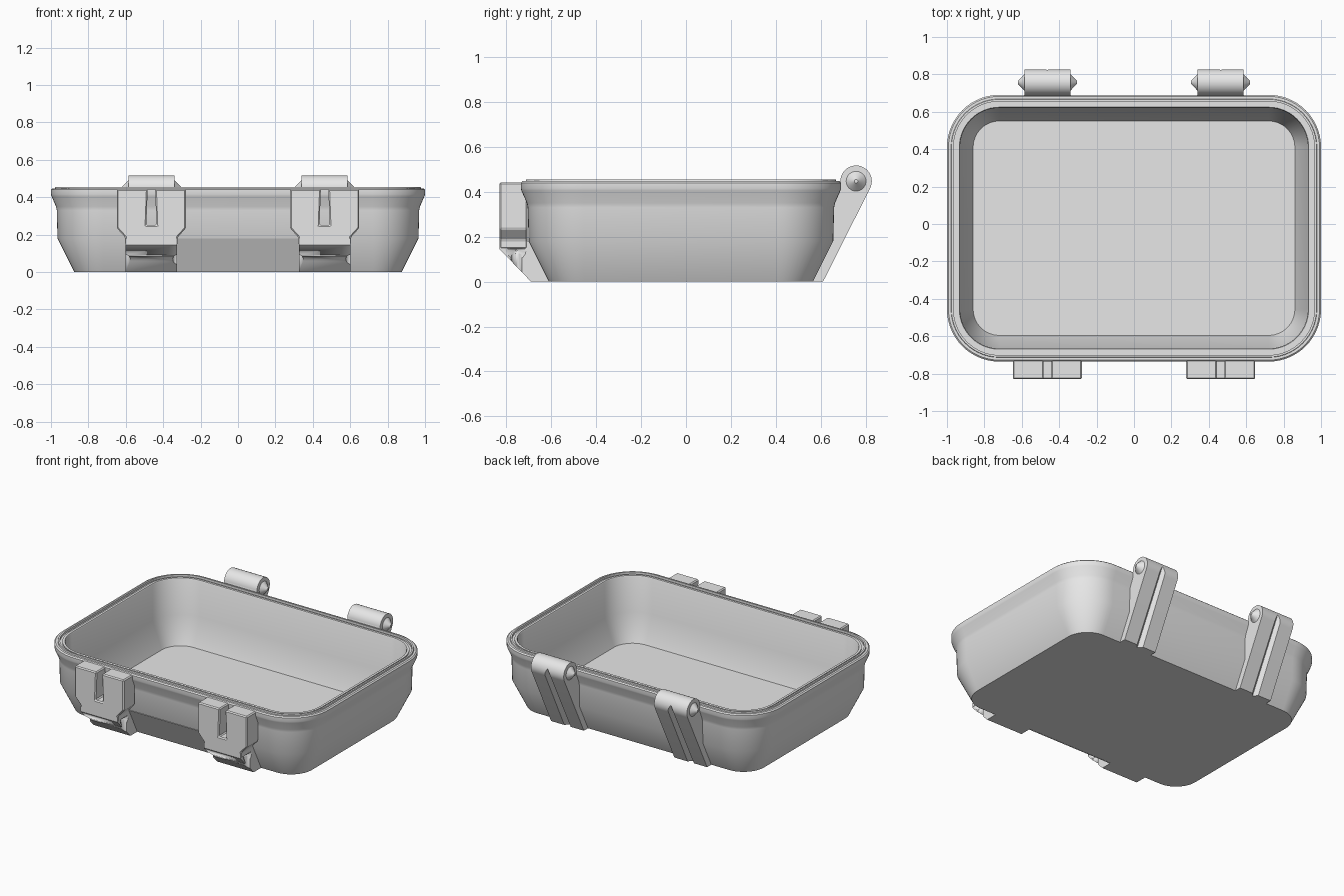
import bpy, bmesh, math
from mathutils import Matrix, Vector

cube = bpy.data.objects.get("Cube")
if cube:
    bpy.data.objects.remove(cube, do_unlink=True)

grey = bpy.data.materials.new("plain_grey")
grey.use_nodes = True
grey.diffuse_color = (0.8, 0.8, 0.8, 1)
grey.node_tree.nodes["Principled BSDF"].inputs["Base Color"].default_value = (0.8, 0.8, 0.8, 1)


def finish(name, bm, smooth=True):
    bmesh.ops.recalc_face_normals(bm, faces=bm.faces)
    mesh = bpy.data.meshes.new(name)
    bm.to_mesh(mesh)
    bm.free()
    mesh.materials.append(grey)
    obj = bpy.data.objects.new(name, mesh)
    bpy.context.collection.objects.link(obj)
    if smooth:
        bpy.ops.object.select_all(action='DESELECT')
        obj.select_set(True)
        bpy.context.view_layer.objects.active = obj
        bpy.ops.object.shade_smooth_by_angle(angle=math.radians(30))
    return obj


def add_prism(bm, points, direction):
    """Extrude a closed outline of 3D points along a direction."""
    face = bm.faces.new([bm.verts.new(p) for p in points])
    ext = bmesh.ops.extrude_face_region(bm, geom=[face])
    moved = [v for v in ext["geom"] if isinstance(v, bmesh.types.BMVert)]
    bmesh.ops.translate(bm, verts=moved, vec=Vector(direction))


def add_cone(bm, centre, r1, r2, depth, axis_turn=0.0, segments=32):
    mat = Matrix.Translation(centre) @ Matrix.Rotation(axis_turn, 4, 'Y')
    bmesh.ops.create_cone(bm, cap_ends=True, segments=segments, radius1=r1,
                          radius2=r2, depth=depth, matrix=mat)


def cut(obj, cutter):
    mod = obj.modifiers.new("cut", 'BOOLEAN')
    mod.operation = 'DIFFERENCE'
    mod.solver = 'EXACT'
    mod.object = cutter
    cutter.hide_render = True
    cutter.hide_viewport = True


# Tray: one wall profile (inset, height) swept round a rounded rectangle
HALF_X, HALF_Y, RADIUS, MID_Y, STEPS = 1.0, 0.713, 0.28, -0.0225, 14
WALL = [(0.125, 0), (0.035, 0.18), (0.031, 0.33), (0.027, 0.35), (0.003, 0.405),
        (0, 0.415), (0, 0.44), (0.008, 0.447), (0.022, 0.447), (0.024, 0.455),
        (0.035, 0.455), (0.035, 0.44), (0.05, 0.44), (0.05, 0.447),
        (0.066, 0.447), (0.07, 0.44), (0.072, 0.2), (0.14, 0.02)]


def ring(bm, inset, z):
    verts = []
    r = RADIUS - inset
    corners = [(1, 1), (-1, 1), (-1, -1), (1, -1)]
    for q, (sx, sy) in enumerate(corners):
        for i in range(STEPS + 1):
            a = (q + i / STEPS) * math.pi / 2
            verts.append(bm.verts.new((sx * (HALF_X - RADIUS) + r * math.cos(a),
                                       MID_Y + sy * (HALF_Y - RADIUS) + r * math.sin(a), z)))
    return verts


bm = bmesh.new()
rings = [ring(bm, *p) for p in WALL]
for low, high in zip(rings, rings[1:]):
    for i in range(len(low)):
        j = (i + 1) % len(low)
        bm.faces.new((low[i], low[j], high[j], high[i]))
bm.faces.new(rings[0])
bm.faces.new(rings[-1])
finish("tray", bm)

# Flat panel on the lower front slope between the latches
bm = bmesh.new()
add_prism(bm, [(-0.33, -0.612, 0), (-0.33, -0.702, 0.18),
               (-0.33, -0.707, 0.18), (-0.33, -0.617, 0)], (0.66, 0, 0))
finish("front_panel", bm, smooth=False)

HINGE_Y, HINGE_Z, HINGE_R, HINGE_HALF = 0.757, 0.447, 0.07, 0.123
PIN_Y, PIN_Z, LUG_HALF = -0.755, 0.14, 0.138
CONE_R, CONE_D = 0.045, 0.036

for side, cx in (("left", 0.463), ("right", -0.463)):
    # Latch plate with a slot open at the top and a tapered lower end
    half = [(0.02, 0.442), (0.185, 0.442), (0.185, 0.235), (0.14, 0.185), (0.14, 0.145)]
    slot = [(0.027, 0.25)]
    right = slot + half
    outline = right + [(-x, z) for x, z in reversed(right)]
    bm = bmesh.new()
    add_prism(bm, [(cx + x, -0.83, z) for x, z in outline], (0, 0.125, 0))
    latch = finish(side + "_latch", bm, smooth=False)
    bev = latch.modifiers.new("edge", 'BEVEL')
    bev.width = 0.007
    bev.segments = 1

    # Lug under the latch, with a conical socket and guide groove at each end
    bm = bmesh.new()
    add_prism(bm, [(cx - LUG_HALF, y, z) for y, z in
                   [(-0.83, 0.145), (-0.69, 0), (-0.6, 0), (-0.69, 0.18), (-0.83, 0.18)]],
              (2 * LUG_HALF, 0, 0))
    lug = finish(side + "_latch_lug", bm)
    for s in (-1, 1):
        edge = cx + s * LUG_HALF
        bm = bmesh.new()
        add_cone(bm, (edge - s * (CONE_D / 2 - 0.002), PIN_Y, PIN_Z), CONE_R, 0.004,
                 CONE_D, -s * math.pi / 2)
        cut(lug, finish(side + "_socket_cutter", bm))
        bm = bmesh.new()
        add_cone(bm, (edge, PIN_Y, 0.04), 0.024, 0.024, 0.2, segments=20)
        cut(lug, finish(side + "_groove_cutter", bm))

    # Hinge arm: rounded knuckle running down the back wall to the base
    profile = []
    for i in range(25):
        a = math.radians(-27 + i * 207 / 24)
        profile.append((HINGE_Y + HINGE_R * math.cos(a), HINGE_Z + HINGE_R * math.sin(a)))
    profile += [(0.67, 0.42), (0.63, 0.34), (0.63, 0.17), (0.55, 0), (0.61, 0)]
    bm = bmesh.new()
    add_prism(bm, [(cx - HINGE_HALF, y, z) for y, z in profile], (2 * HINGE_HALF, 0, 0))
    arm = finish(side + "_hinge_arm", bm)

    # V groove along the middle of the arm's outer face
    bm = bmesh.new()
    slope = Vector((0, 0.215, 0.42)).normalized()
    start = Vector((cx, 0.61, 0)) - slope * 0.1
    out = Vector((0, slope.z, -slope.y))
    side_x = Vector((0.05, 0, 0))
    add_prism(bm, [start - out * 0.024, start + out * 0.026 + side_x,
                   start + out * 0.026 - side_x], slope * 0.9)
    cut(arm, finish(side + "_notch_cutter", bm, smooth=False))

    # Conical hinge pins that stick out at both ends of the knuckle
    for s in (-1, 1):
        bm = bmesh.new()
        add_cone(bm, (cx + s * (HINGE_HALF + CONE_D / 2 - 0.001), HINGE_Y, HINGE_Z),
                 CONE_R, 0.008, CONE_D, s * math.pi / 2)
        finish(side + "_hinge_pin", bm)
